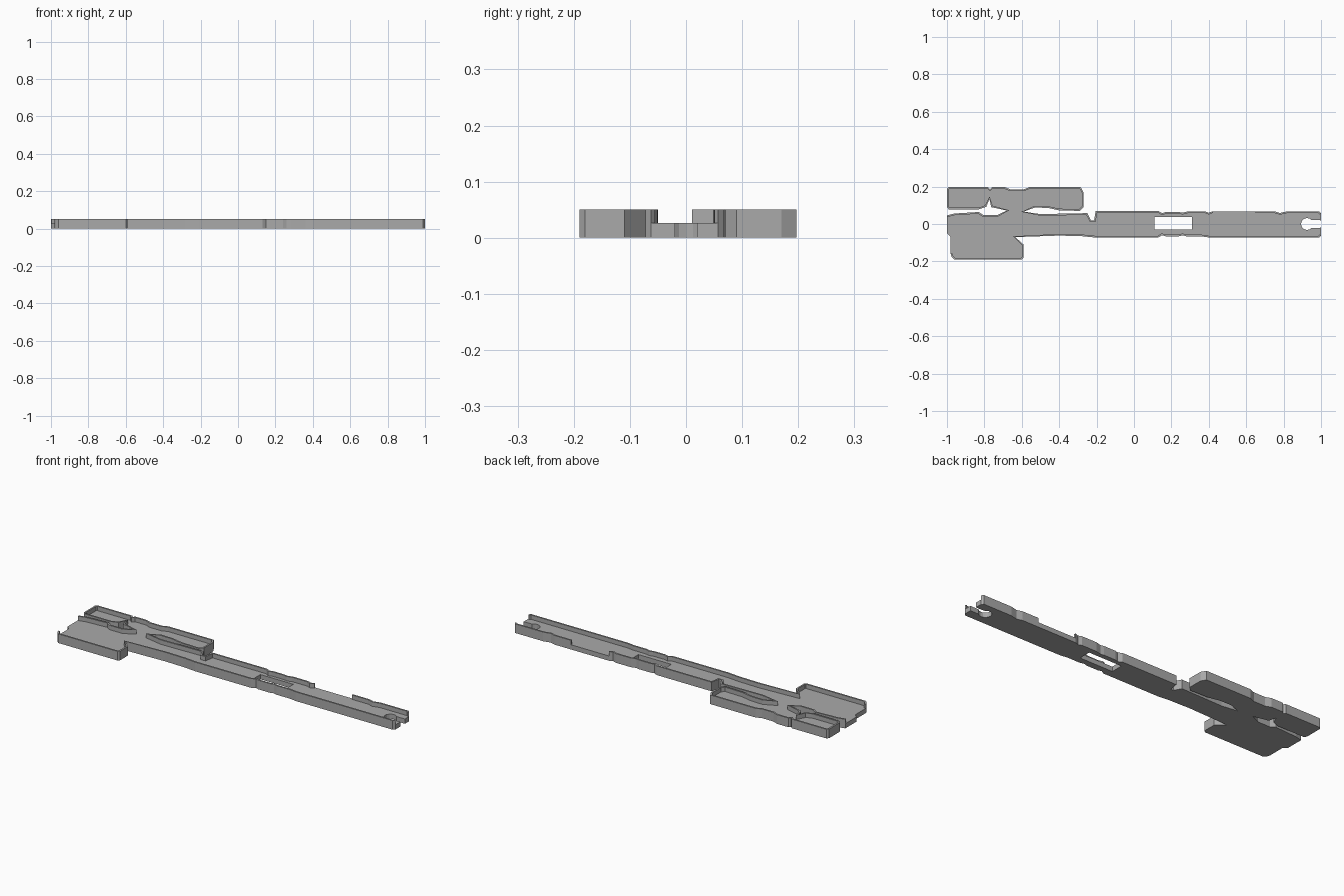
import bpy
import bmesh
import math
from mathutils import Vector

FLOOR, TOP, RIM = 0.026, 0.05, 0.009

default = bpy.data.objects.get("Cube")
if default:
    bpy.data.objects.remove(default, do_unlink=True)

grey = bpy.data.materials.new("plain_grey")
grey.use_nodes = True
colour = (0.4, 0.4, 0.4, 1)
grey.diffuse_color = colour
grey.node_tree.nodes["Principled BSDF"].inputs["Base Color"].default_value = colour


def add_object(name, bm):
    """Turn a bmesh into a named, coloured object."""
    bmesh.ops.recalc_face_normals(bm, faces=bm.faces)
    mesh = bpy.data.meshes.new(name)
    bm.to_mesh(mesh)
    bm.free()
    mesh.materials.append(grey)
    obj = bpy.data.objects.new(name, mesh)
    bpy.context.collection.objects.link(obj)
    return obj


def plate(name, loops, height):
    """Extrude an outline with holes up from the ground."""
    bm = bmesh.new()
    for loop in loops:
        verts = [bm.verts.new((x, y, 0)) for x, y in loop]
        for a, b in zip(verts, verts[1:] + verts[:1]):
            bm.edges.new((a, b))
    bmesh.ops.triangle_fill(bm, edges=bm.edges[:], use_beauty=True)
    result = bmesh.ops.extrude_face_region(bm, geom=bm.faces[:])
    moved = [g for g in result["geom"] if isinstance(g, bmesh.types.BMVert)]
    bmesh.ops.translate(bm, vec=(0, 0, height), verts=moved)
    return add_object(name, bm)


def rim(name, path):
    """Raise a thin wall along the inner side of an outline section."""
    points = [Vector(p) for p in path]
    sides = []
    for a, b in zip(points, points[1:]):
        d = (b - a).normalized()
        sides.append(Vector((-d.y, d.x)))
    bm = bmesh.new()
    rings = []
    for i, p in enumerate(points):
        before, after = sides[max(i - 1, 0)], sides[min(i, len(sides) - 1)]
        middle = (before + after).normalized()
        inner = p + middle * RIM / max(middle.dot(after), 0.7)
        corners = ((p, FLOOR), (inner, FLOOR), (inner, TOP), (p, TOP))
        rings.append([bm.verts.new((q.x, q.y, z)) for q, z in corners])
    for a, b in zip(rings, rings[1:]):
        for k in range(4):
            n = (k + 1) % 4
            bm.faces.new((a[k], a[n], b[n], b[k]))
    bm.faces.new(rings[0])
    bm.faces.new(rings[-1])
    return add_object(name, bm)


# Front edge: wide tail pad, then the long arm
front_edge = [
    (-.98, -.16), (-.975, -.175), (-.96, -.19), (-.6, -.19), (-.59, -.18),
    (-.59, -.11), (-.635, -.07), (-.4, -.062), (-.28, -.065), (-.21, -.072),
    (.13, -.072), (.15, -.06), (.17, -.066), (.24, -.066), (.26, -.06),
    (.28, -.066), (.36, -.066), (.4, -.072), (.99, -.072), (1, -.062),
]

# Keyhole cut into the narrow end
keyhole = [(1, -.02)]
for i in range(13):
    angle = math.radians(-40 - i * 280 / 12)
    keyhole.append((.925 + .032 * math.cos(angle), .032 * math.sin(angle)))
keyhole.append((1, .02))

# Back edge of the arm near the narrow end
back_tip_edge = [
    (1, .057), (.99, .068), (.82, .068), (.78, .059), (.75, .068), (.65, .068),
]

# Back edge of the arm up to the step, then the slot beside the side pad
arm_edge = [
    (.42, .068), (.4, .06), (.38, .068), (.29, .068), (.26, .06), (.24, .064),
    (.17, .064), (.15, .058), (.13, .07), (-.205, .07), (-.213, .02),
    (-.23, .02), (-.25, .058), (-.5, .053),
]
slot_edge = [
    (-.59, .066), (-.53, .088), (-.46, .086), (-.4, .073), (-.29, .07),
    (-.27, .09),
]

# Side pad, with shallow dents in its back edge
pad_edge = [
    (-.27, .17), (-.285, .197), (-.56, .197), (-.59, .185), (-.66, .185),
    (-.69, .197), (-.76, .197), (-.77, .187), (-.78, .197), (-.99, .197),
    (-1, .187), (-1, .09), (-.99, .078), (-.83, .078),
]

# Branching notch between the side pad and the tail
notch_edge = [
    (-.79, .092), (-.773, .134), (-.763, .09), (-.68, .072), (-.73, .048),
    (-.805, .048), (-.83, .064), (-.96, .056), (-1, .046),
]
tail_end = [(-1, -.05), (-.98, -.07)]

side_edge = arm_edge + slot_edge + pad_edge + notch_edge
outline = front_edge + keyhole + back_tip_edge + side_edge + tail_end
window = [(.11, -.03), (.31, -.03), (.31, .037), (.11, .037)]

plate("base_plate", [outline, window], FLOOR)
rim("front_rim", front_edge)
rim("back_tip_rim", back_tip_edge)
rim("side_rim", side_edge)
